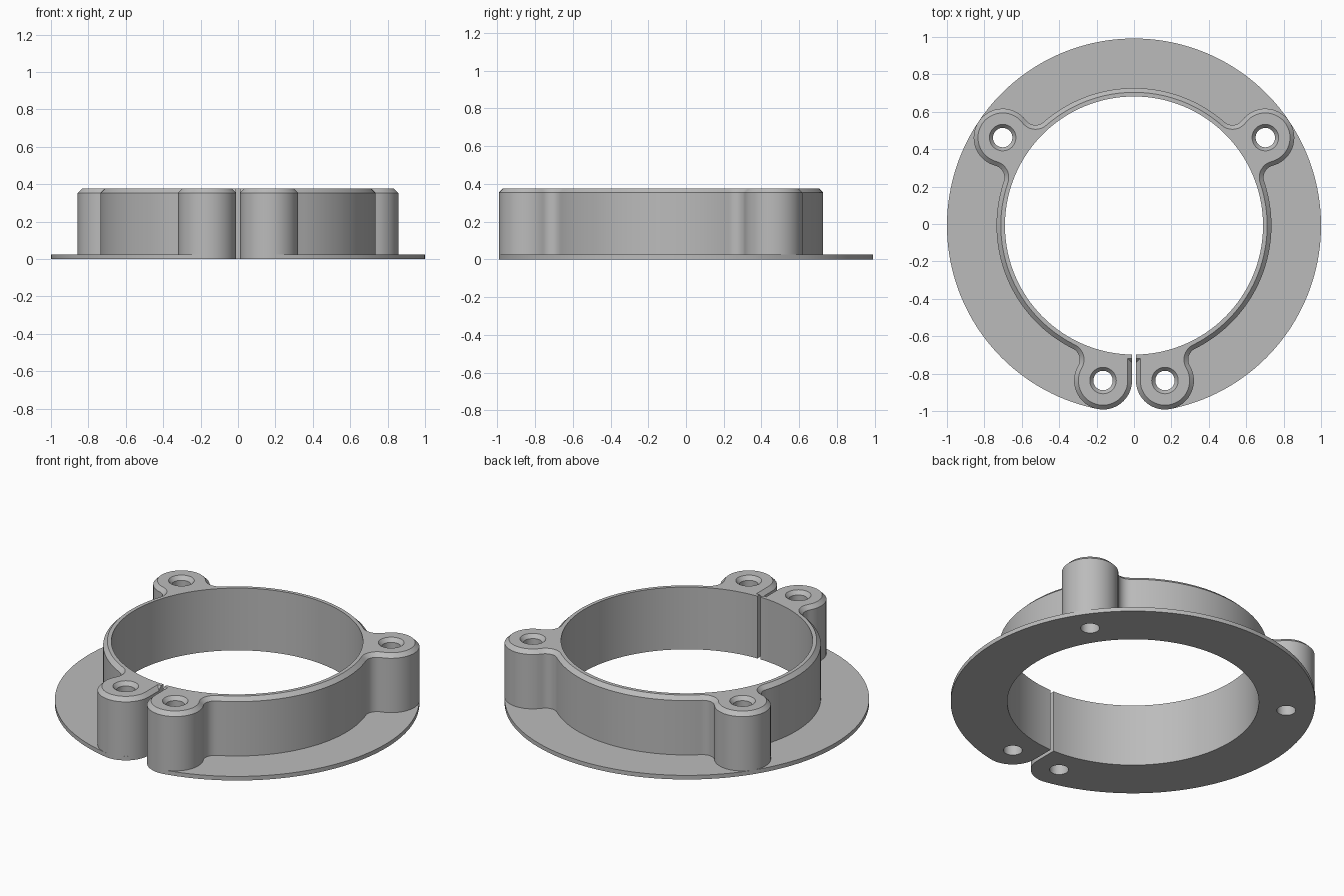
import bpy, bmesh
from math import acos, atan2, cos, sin, sqrt, pi, radians, tau

cube = bpy.data.objects.get("Cube")
if cube:
    bpy.data.objects.remove(cube)

# Main dimensions
BORE, RING, DISC = 0.69, 0.735, 1.0
BOSS, BOSS_DIST, FILLET = 0.155, 0.845, 0.065
HOLE, SINK = 0.052, 0.071
FLANGE_TOP, TOP, CHAMFER = 0.025, 0.377, 0.023
FRONT, BACK = radians(-78.7), radians(33.8)
SLIT = BOSS_DIST * cos(FRONT) - BOSS
SHIFT = -(DISC + BOSS_DIST * sin(FRONT) - BOSS) / 2

grey = bpy.data.materials.new("grey")
grey.use_nodes = True
grey.diffuse_color = (0.5, 0.5, 0.5, 1)
grey.node_tree.nodes["Principled BSDF"].inputs["Base Color"].default_value = (0.5, 0.5, 0.5, 1)


def polar(r, a):
    return (r * cos(a), r * sin(a))


def arc(centre, r, a0, a1, n):
    return [(centre[0] + r * cos(a0 + (a1 - a0) * i / n),
             centre[1] + r * sin(a0 + (a1 - a0) * i / n)) for i in range(n + 1)]


def heading(p, q):
    return atan2(q[1] - p[1], q[0] - p[0])


def on_circle(x, r):
    return (x, -sqrt(r * r - x * x))


def mirrored(pts):
    return pts + [(-x, y) for x, y in reversed(pts[:-1])]


# Closed C-shaped loop: outer half outline plus the bore, split at the front
def c_loop(half):
    start = on_circle(SLIT, BORE)
    inner = arc((0, 0), BORE, atan2(start[1], start[0]), pi / 2, 72)
    return mirrored(half) + mirrored(inner)[::-1]


# Ring wall with filleted bosses, inset by c
def wall_outline(c):
    r, b, f = RING - c, BOSS - c, FILLET + c
    d = RING + FILLET
    swing = acos((d * d + BOSS_DIST ** 2 - (BOSS + FILLET) ** 2) / (2 * d * BOSS_DIST))
    front, back = polar(BOSS_DIST, FRONT), polar(BOSS_DIST, BACK)
    angles = (FRONT + swing, BACK - swing, BACK + swing)
    f1, f2, f3 = [polar(d, a) for a in angles]

    def ccw(m, a0, a1, rad, n):
        return arc(m, rad, a0, a0 + (a1 - a0) % tau, n)

    def cw(m, a0, a1):
        return arc(m, f, a0, a0 - (a0 - a1) % tau, 12)

    pts = [on_circle(SLIT, r), on_circle(SLIT + c, r)]
    pts += ccw(front, pi, heading(front, f1), b, 28)
    pts += cw(f1, heading(f1, front), angles[0] + pi)
    pts += arc((0, 0), r, angles[0], angles[1], 40)
    pts += cw(f2, angles[1] + pi, heading(f2, back))
    pts += ccw(back, heading(back, f2), heading(back, f3), b, 32)
    pts += cw(f3, heading(f3, back), angles[2] + pi)
    pts += arc((0, 0), r, angles[2], pi / 2, 24)
    return c_loop(pts)


# Thin disc that follows the front bosses beside the slit
def flange_outline():
    pts = arc(polar(BOSS_DIST, FRONT), BOSS, pi, FRONT + tau, 20)
    return c_loop(pts + arc((0, 0), DISC, FRONT, pi / 2, 80))


def strip(bm, loops):
    rows = [[bm.verts.new((x, y + SHIFT, z)) for x, y in pts] for pts, z in loops]
    n = len(rows[0])
    for low, high in zip(rows, rows[1:]):
        for i in range(n):
            j = (i + 1) % n
            bm.faces.new((low[i], low[j], high[j], high[i]))


def cap(bm, z):
    edges = [e for e in bm.edges if e.is_boundary and all(abs(v.co.z - z) < 1e-5 for v in e.verts)]
    bmesh.ops.triangle_fill(bm, edges=edges, use_beauty=True, normal=(0, 0, 1))


def build(name, loops, hole_profile):
    bm = bmesh.new()
    strip(bm, loops)
    # Screw holes through all four bosses
    for a in (FRONT, BACK, pi - BACK, pi - FRONT):
        strip(bm, [(arc(polar(BOSS_DIST, a), r, 0, tau, 32)[:-1], z) for r, z in hole_profile])
    bmesh.ops.remove_doubles(bm, verts=bm.verts[:], dist=1e-5)
    for z in (loops[0][1], loops[-1][1]):
        cap(bm, z)
    bmesh.ops.recalc_face_normals(bm, faces=bm.faces[:])
    for face in bm.faces:
        face.smooth = True
    mesh = bpy.data.meshes.new(name)
    bm.to_mesh(mesh)
    bm.free()
    mesh.set_sharp_from_angle(angle=radians(30))
    mesh.materials.append(grey)
    bpy.context.collection.objects.link(bpy.data.objects.new(name, mesh))


# Base flange
disc = flange_outline()
build("base_flange", [(disc, 0), (disc, FLANGE_TOP)], [(HOLE, 0), (HOLE, FLANGE_TOP)])

# Split ring with screw bosses, chamfered top and countersinks
wall = wall_outline(0)
build("split_ring_wall",
      [(wall, FLANGE_TOP), (wall, TOP - CHAMFER), (wall_outline(CHAMFER), TOP)],
      [(HOLE, FLANGE_TOP), (HOLE, TOP - CHAMFER), (SINK, TOP)])
